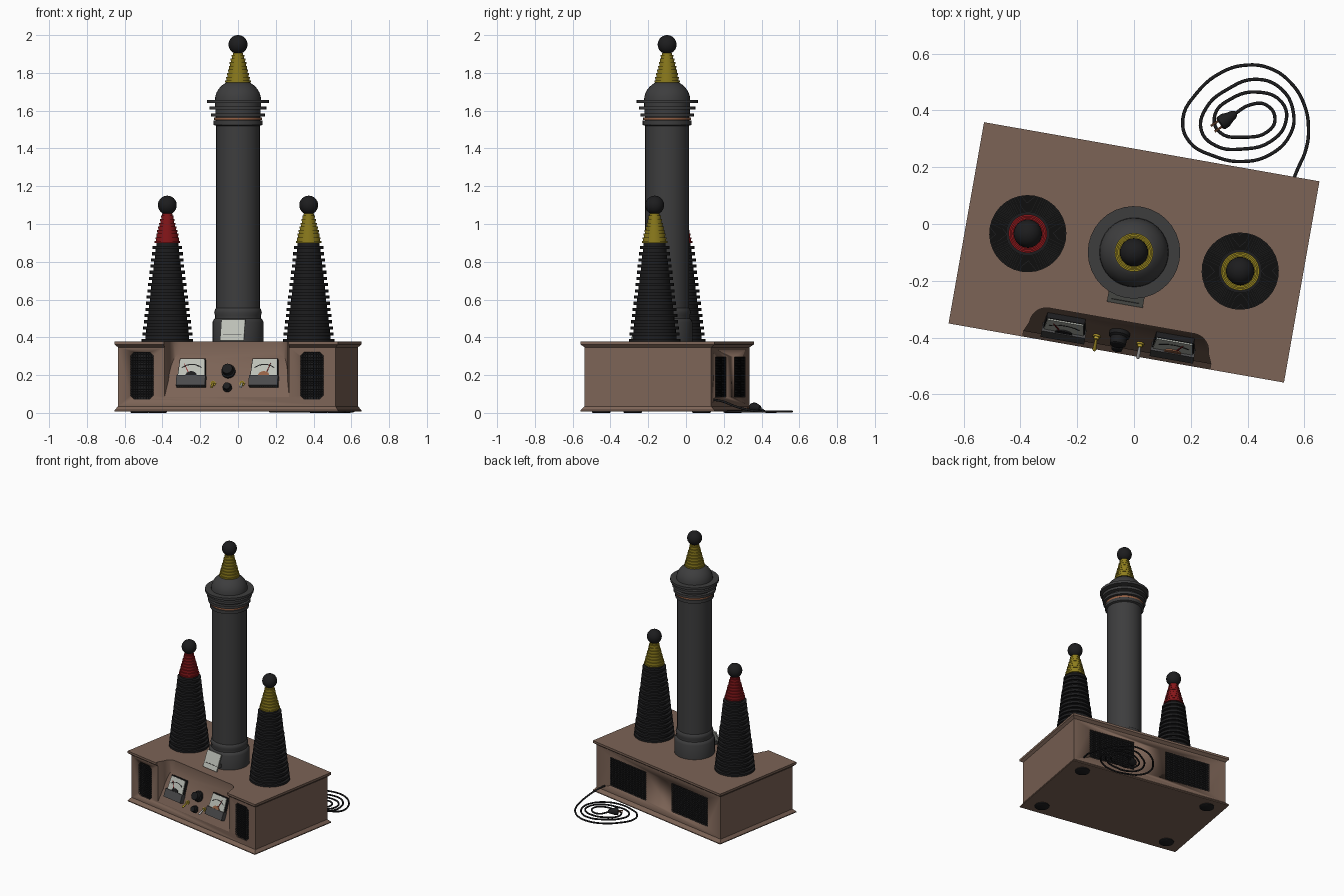
import bpy, bmesh, math
from mathutils import Matrix, Vector

if "Cube" in bpy.data.objects:
    bpy.data.objects.remove(bpy.data.objects["Cube"])

def T(x, y, z): return Matrix.Translation((x, y, z))
def RX(deg): return Matrix.Rotation(math.radians(deg), 4, 'X')

# The whole machine is turned 10 degrees on its stand
WORLD = T(0, -0.1, 0) @ Matrix.Rotation(math.radians(-10), 4, 'Z')

COLOURS = {
    "brown_paint": (0.20, 0.125, 0.092), "black": (0.012, 0.012, 0.013),
    "column_grey": (0.047, 0.047, 0.048), "red": (0.24, 0.008, 0.01),
    "yellow": (0.27, 0.205, 0.012), "brass": (0.50, 0.36, 0.03),
    "silver": (0.55, 0.55, 0.55), "pale_dial": (0.50, 0.52, 0.47),
    "copper": (0.30, 0.12, 0.06), "dark_grey": (0.07, 0.07, 0.072)}
MATS = {}
for key, c in COLOURS.items():
    MATS[key] = bpy.data.materials.new(key)
    MATS[key].diffuse_color = (*c, 1)

def finish(name, bm, mat, matrix=None, base=WORLD):
    bmesh.ops.recalc_face_normals(bm, faces=bm.faces[:])
    bm.transform(base @ (matrix or Matrix()))
    for f in bm.faces:
        f.smooth = True
    for e in bm.edges:
        e.smooth = e.is_manifold and e.calc_face_angle(0) < math.radians(32)
    me = bpy.data.meshes.new(name)
    bm.to_mesh(me)
    bm.free()
    ob = bpy.data.objects.new(name, me)
    bpy.context.collection.objects.link(ob)
    me.materials.append(MATS[mat])
    return ob

def lathe(name, profile, mat, matrix=None, n=32, base=WORLD):
    bm = bmesh.new()
    rings = [[bm.verts.new((max(r, 0.0005) * math.cos(a), max(r, 0.0005) * math.sin(a), z))
              for a in (2 * math.pi * i / n for i in range(n))] for r, z in profile]
    for a, b in zip(rings, rings[1:]):
        for i in range(n):
            bm.faces.new((a[i], a[(i + 1) % n], b[(i + 1) % n], b[i]))
    bm.faces.new(rings[0])
    bm.faces.new(rings[-1])
    return finish(name, bm, mat, matrix, base)

def prism(name, pts, z0, z1, mat, matrix=None):
    bm = bmesh.new()
    lo = [bm.verts.new((x, y, z0)) for x, y in pts]
    hi = [bm.verts.new((x, y, z1)) for x, y in pts]
    bm.faces.new(lo)
    bm.faces.new(hi)
    for i in range(len(pts)):
        j = (i + 1) % len(pts)
        bm.faces.new((lo[i], lo[j], hi[j], hi[i]))
    return finish(name, bm, mat, matrix)

def rect(w, h, c=0.0, y=0.0):
    if not c:
        return [(-w, y - h), (w, y - h), (w, y + h), (-w, y + h)]
    return [(-w + c, y - h), (w - c, y - h), (w, y - h + c), (w, y + h - c),
            (w - c, y + h), (-w + c, y + h), (-w, y + h - c), (-w, y - h + c)]

# Cabinet: stacked rectangles with flared trims
bm = bmesh.new()
LEVELS = [(0.6, 0.36, 0.008), (0.6, 0.36, 0.014), (0.585, 0.34, 0.035),
          (0.585, 0.34, 0.347), (0.6, 0.36, 0.362), (0.6, 0.36, 0.378)]
loops = [[bm.verts.new((x, y, z)) for x, y in rect(w, h)] for w, h, z in LEVELS]
for a, b in zip(loops, loops[1:]):
    for i in range(4):
        bm.faces.new((a[i], a[(i + 1) % 4], b[(i + 1) % 4], b[i]))
bm.faces.new(loops[0])
bm.faces.new(loops[-1])
cabinet = finish("cabinet", bm, "brown_paint")

# Control recess cutter: rounded notch with a sloping floor
SLOPE = 0.105 / 0.26
half = [(-0.335, -0.5), (-0.335, -0.34)] + [
    (-0.26 - 0.06 * math.cos(a), -0.305 + 0.06 * math.sin(a))
    for a in (math.pi / 2 * i / 6 for i in range(7))]
outline = half + [(-x, y) for x, y in reversed(half)]
bm = bmesh.new()
lo = [bm.verts.new((x, y, 0.085 + max(0, y + 0.34) / SLOPE)) for x, y in outline]
hi = [bm.verts.new((x, y, 0.5)) for x, y in outline]
bm.faces.new(hi)
bm.faces.new(lo[1:-1])
bm.faces.new((lo[0], lo[1], lo[-2], lo[-1]))
for i in range(len(lo)):
    j = (i + 1) % len(lo)
    bm.faces.new((lo[i], lo[j], hi[j], hi[i]))
cutters = [finish("recess_cutter", bm, "brown_paint")]

# Vents: pockets with black backing and wire mesh
for side in (-1, 1):
    for label, x, w, h, c, zc, m in (
            ("front", 0.457, 0.062, 0.125, 0.02, 0.197, RX(90)),
            ("back", 0.29, 0.17, 0.106, 0.0, 0.191, RX(-90))):
        y = -0.34 if label == "front" else 0.34
        place = T(side * x, y, zc) @ m
        cutters.append(prism("vent_cutter", rect(w, h, c), -0.015, 0.05, "black", place))
        prism(label + "_vent_backing", rect(w, h, c), -0.017, -0.012, "black", place)
        bm = bmesh.new()
        bmesh.ops.create_grid(bm, x_segments=round(w / 0.007), y_segments=round(h / 0.007), size=1)
        bm.transform(Matrix.Diagonal((w, h, 1, 1)))
        mesh = finish(label + "_vent_mesh", bm, "black", place @ T(0, 0, -0.005))
        wire = mesh.modifiers.new("wire", 'WIREFRAME')
        wire.thickness = 0.005

for cut in cutters:
    mod = cabinet.modifiers.new("cut", 'BOOLEAN')
    mod.operation, mod.object, mod.solver = 'DIFFERENCE', cut, 'EXACT'
    bpy.context.view_layer.objects.active = cabinet
    bpy.ops.object.modifier_apply(modifier=mod.name)
    bpy.data.objects.remove(cut)

# Feet
for x in (-0.48, 0.48):
    for y in (-0.27, 0.27):
        lathe("foot", [(0.045, 0), (0.05, 0.003), (0.05, 0.01)], "black", T(x, y, 0), 20)

# Sloping panel fittings
tilt = 90 - math.degrees(math.atan(SLOPE))
def on_panel(x, z): return T(x, -0.34 + (z - 0.085) * SLOPE, z) @ RX(tilt)

for x, swing in ((-0.195, 25), (0.195, -20)):
    p = on_panel(x, 0.208)
    prism("meter_case", [(-0.078, -0.078), (0.078, -0.078), (0.068, 0.078), (-0.068, 0.078)],
          -0.005, 0.02, "black", p)
    prism("meter_dial", [(-0.071, -0.02), (0.071, -0.02), (0.064, 0.073), (-0.064, 0.073)],
          0.018, 0.025, "pale_dial", p)
    prism("meter_cover", rect(0.078, 0.029, 0, -0.049), 0.0, 0.033, "dark_grey", p)
    arc = [(r * math.sin(a), -0.04 + r * math.cos(a)) for r, s in ((0.085, 1), (0.08, -1))
           for a in (s * math.radians(d) for d in range(-40, 41, 10))]
    prism("meter_scale", arc, 0.024, 0.026, "black", p)
    prism("meter_needle", [(-0.003, 0.02), (0.003, 0.02), (0.001, 0.095), (-0.001, 0.095)],
          0.025, 0.028, "red", p @ T(0, -0.04, 0) @ Matrix.Rotation(math.radians(swing), 4, 'Z'))
    prism("meter_hub", [(0.03 * math.cos(math.pi * i / 10), -0.02 + 0.022 * math.sin(math.pi * i / 10))
          for i in range(11)], 0.024, 0.03, "black" if x < 0 else "copper", p)

for z, r, h in ((0.217, 0.037, 0.05), (0.133, 0.025, 0.032)):
    lathe("knob", [(r, 0), (r, h * 0.3), (r * 0.8, h * 0.4), (r * 0.75, h * 0.95), (r * 0.65, h)],
          "black", on_panel(0, z), 24)

for x, mat in ((-0.078, "brass"), (0.078, "silver")):
    p = on_panel(x, 0.155)
    lathe("switch_collar", [(0.014, 0), (0.014, 0.006), (0.009, 0.006), (0.009, 0.015)], "brass", p, 12)
    lathe("switch_lever", [(0.004, 0), (0.007, 0.045), (0.005, 0.05)], mat, p @ T(0, 0, 0.01) @ RX(50), 12)

# Ribbed insulators and ball terminals
def ribbed(name, r0, r1, z0, z1, n, depth, mat, x):
    prof, dz = [], (z1 - z0) / n
    for i in range(n):
        z = z0 + i * dz
        r = r0 + (r1 - r0) * i / (n - 1)
        prof += [(r, z), (r, z + dz * 0.5), (r - depth, z + dz * 0.5), (r - depth, z + dz)]
    lathe(name, prof, mat, T(x, 0, 0))

def terminal(x, z, mat):
    ribbed("terminal_cone", 0.068, 0.034, z, z + 0.155, 8, 0.007, mat, x)
    ball = [(0.05 * math.sin(a), z + 0.2 - 0.05 * math.cos(a))
            for a in (math.pi * i / 16 for i in range(17))]
    lathe("terminal_ball", ball, "black", T(x, 0, 0))

for x, mat in ((-0.38, "red"), (0.38, "yellow")):
    ribbed("side_insulator", 0.136, 0.078, 0.376, 0.9, 16, 0.02, "black", x)
    terminal(x, 0.9, mat)
terminal(0, 1.75, "yellow")

# Central column: stepped foot, shaft, stacked discs and dome
column = [(0.135, 0.376), (0.135, 0.48), (0.128, 0.495), (0.121, 0.5), (0.121, 0.515), (0.126, 0.53),
          (0.122, 0.548), (0.116, 0.555), (0.116, 1.52), (0.13, 1.525), (0.13, 1.548),
          (0.118, 1.548), (0.118, 1.568), (0.142, 1.568), (0.142, 1.586), (0.12, 1.586),
          (0.12, 1.605), (0.15, 1.605), (0.15, 1.623), (0.122, 1.623), (0.122, 1.64),
          (0.163, 1.64), (0.163, 1.657)]
column += [(0.122 * math.cos(a), 1.657 + 0.107 * math.sin(a))
           for a in (math.radians(d) for d in range(0, 61, 10))]
lathe("central_column", column, "column_grey")
lathe("copper_ring", [(0.115, 1.55), (0.127, 1.55), (0.127, 1.564), (0.115, 1.564)], "copper")

# Leaning plate at the column foot
prism("notice_plate", rect(0.064, 0.06), -0.005, 0.005, "pale_dial", T(0, -0.16, 0.438) @ RX(68))
prism("notice_plate_rest", rect(0.05, 0.03), -0.012, 0.012, "dark_grey", T(0, -0.145, 0.406))

# Coiled mains cord and plug
PATH = [(.555, .14), (.575, .19), (.605, .26), (.615, .33), (.60, .42), (.55, .50), (.48, .548), (.40, .56),
        (.31, .535), (.22, .46), (.172, .37), (.195, .29), (.28, .24), (.38, .22), (.48, .245),
        (.55, .315), (.562, .39), (.52, .475), (.43, .51), (.33, .475), (.255, .41), (.237, .33),
        (.29, .275), (.38, .264), (.48, .29), (.535, .36), (.52, .43), (.43, .465), (.34, .44),
        (.285, .385), (.30, .325), (.39, .306), (.47, .325), (.497, .37), (.465, .42), (.41, .42), (.35, .385)]
START_Z = [0.07, 0.062, 0.035, 0.016]
curve = bpy.data.curves.new("mains_cord", 'CURVE')
curve.dimensions = '3D'
curve.bevel_depth, curve.bevel_resolution, curve.resolution_u = 0.006, 2, 5
curve.use_fill_caps = True
spline = curve.splines.new('BEZIER')
spline.bezier_points.add(len(PATH) - 1)
for i, (pt, (x, y)) in enumerate(zip(spline.bezier_points, PATH)):
    z = START_Z[i] if i < 4 else 0.007
    pt.co = (x, y, 0.026 if i == len(PATH) - 1 else z)
    pt.handle_left_type = pt.handle_right_type = 'AUTO'
curve.materials.append(MATS["black"])
bpy.context.collection.objects.link(bpy.data.objects.new("mains_cord", curve))

aim = Vector((-0.08, -0.055, 0)).to_track_quat('Z', 'Y').to_matrix().to_4x4()
plug = T(0.36, 0.392, 0.028) @ aim
lathe("plug", [(0.007, 0), (0.014, 0.008), (0.02, 0.03), (0.026, 0.045), (0.026, 0.065), (0.02, 0.07)],
      "black", plug, 16, Matrix())
side = Vector((0.055, -0.08, 0)).normalized() * 0.012
for s in (-1, 1):
    lathe("plug_prong", [(0.004, 0.06), (0.004, 0.1)], "copper",
          Matrix.Translation(side * s) @ plug, 8, Matrix())

for m in bpy.data.materials:
    if m.users and not m.is_grease_pencil:
        m.use_nodes = True
        m.node_tree.nodes["Principled BSDF"].inputs["Base Color"].default_value = m.diffuse_color
